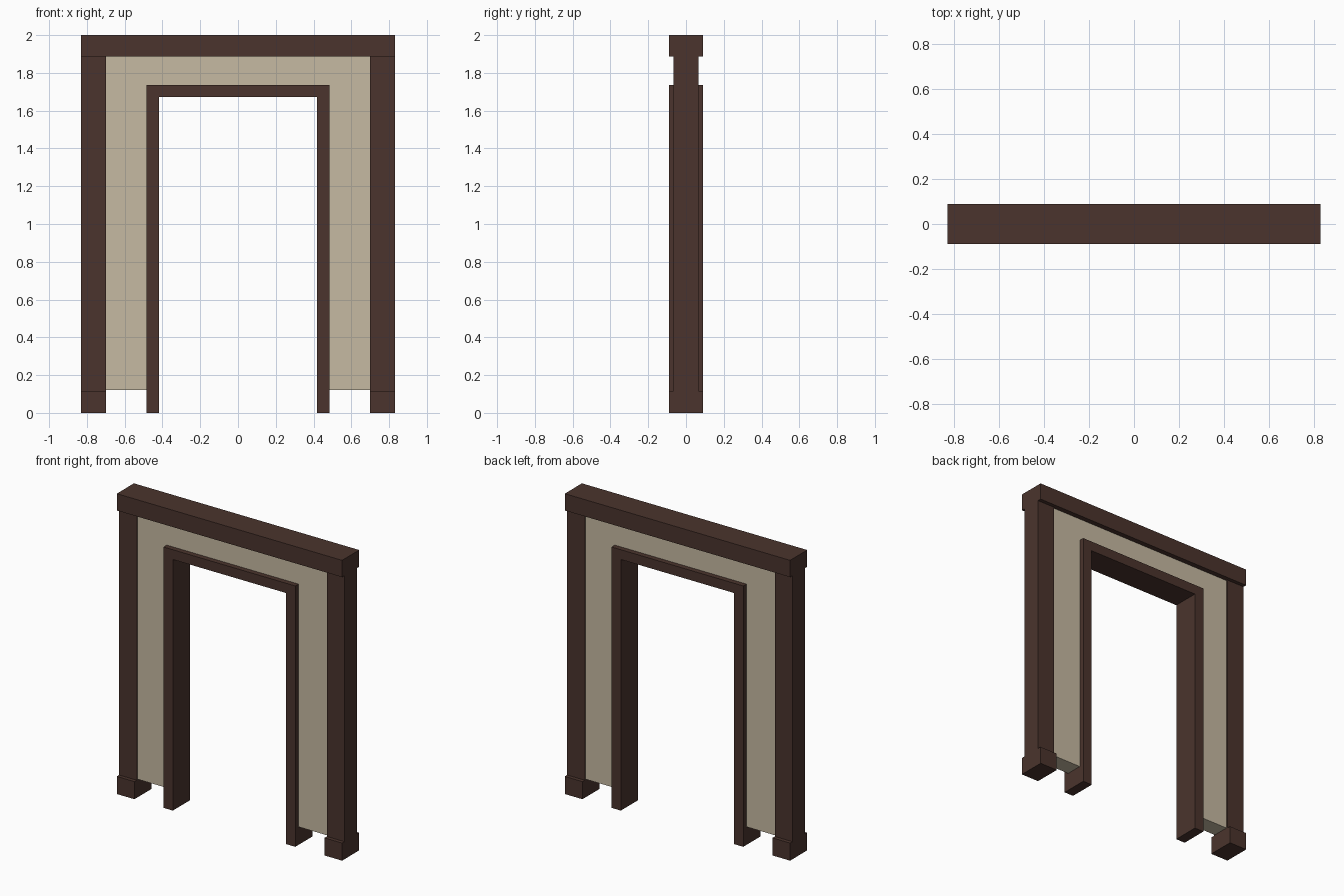
import bpy

if "Cube" in bpy.data.objects:
    bpy.data.objects.remove(bpy.data.objects["Cube"])


def material(name, color):
    m = bpy.data.materials.new(name)
    m.diffuse_color = (*color, 1)
    m.use_nodes = True
    m.node_tree.nodes["Principled BSDF"].inputs["Base Color"].default_value = m.diffuse_color
    return m


wood = material("dark_brown_wood", (0.069, 0.034, 0.026))
plaster = material("tan_plaster", (0.565, 0.491, 0.361))


def prism(name, outline, half_depth, mat):
    """Extrude an x-z outline symmetrically along y."""
    n = len(outline)
    verts = [(x, y, z) for y in (-half_depth, half_depth) for x, z in outline]
    faces = [tuple(range(n)), tuple(range(2 * n - 1, n - 1, -1))]
    faces += [(i, i + n, (i + 1) % n + n, (i + 1) % n) for i in range(n)]
    mesh = bpy.data.meshes.new(name)
    mesh.from_pydata(verts, [], faces)
    mesh.materials.append(mat)
    ob = bpy.data.objects.new(name, mesh)
    bpy.context.collection.objects.link(ob)
    return ob


def box(name, x0, x1, z0, z1, half_depth, mat):
    return prism(name, [(x0, z0), (x1, z0), (x1, z1), (x0, z1)], half_depth, mat)


def arch(name, inner, outer, z0, z_in, z_out, half_depth, mat):
    """Upside-down U shape."""
    pts = [(inner, z0), (outer, z0), (outer, z_out)]
    pts += [(-x, z) for x, z in reversed(pts)]
    pts += [(-inner, z_in), (inner, z_in)]
    return prism(name, pts, half_depth, mat)


# Top beam
box("top_beam", -0.83, 0.83, 1.888, 2.0, 0.09, wood)

# Outer posts with wider feet
for side, s in (("left", -1), ("right", 1)):
    a, b = sorted((s * 0.70, s * 0.83))
    box(side + "_post", a, b, 0.117, 1.888, 0.065, wood)
    box(side + "_foot", a, b, 0.0, 0.117, 0.09, wood)

# Recessed wall panel around the opening
arch("wall_panel", 0.48, 0.70, 0.12, 1.73, 1.888, 0.056, plaster)

# Inner door frame
arch("door_frame", 0.417, 0.485, 0.0, 1.672, 1.737, 0.09, wood)
